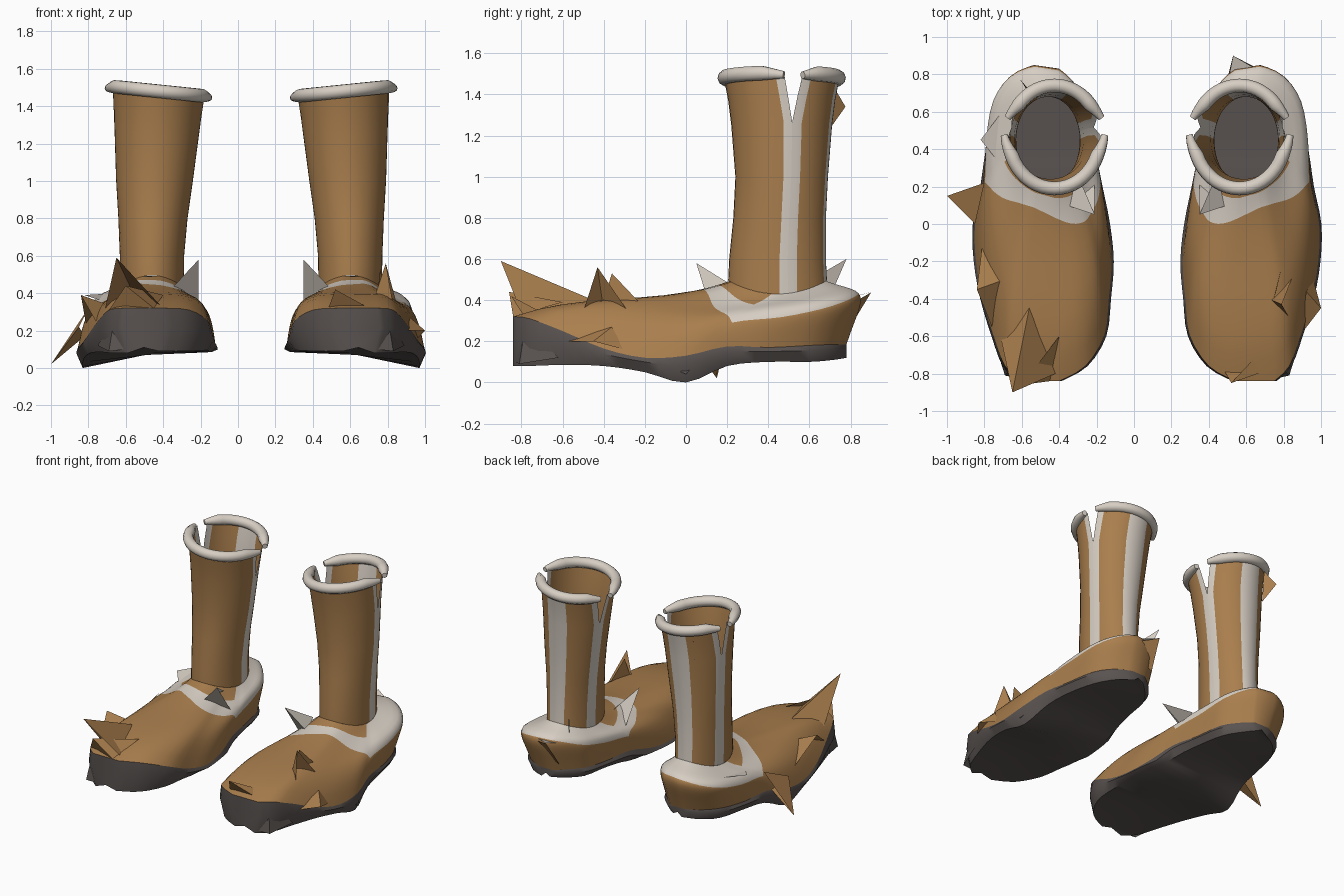
import bpy, bmesh, math
from math import sin, cos, pi

cube = bpy.data.objects.get("Cube")
if cube:
    bpy.data.objects.remove(cube)


def material(name, rgb):
    m = bpy.data.materials.new(name)
    m.use_nodes = True
    m.diffuse_color = (*rgb, 1)
    bsdf = m.node_tree.nodes["Principled BSDF"]
    bsdf.inputs["Base Color"].default_value = (*rgb, 1)
    bsdf.inputs["Roughness"].default_value = 0.8
    return m


LEATHER = material("tan_leather", (0.40, 0.21, 0.075))
TRIM = material("cream_trim", (0.68, 0.62, 0.55))
RUBBER = material("dark_rubber", (0.10, 0.086, 0.081))
BROWN, CREAM, DARK = 0, 1, 2


def place(p, left):
    """Swap a right boot point over to the left boot."""
    return (0.14 - p[0], p[1], p[2]) if left else tuple(p)


def make(name, verts, faces, mats, left=False, smooth=True):
    me = bpy.data.meshes.new(name)
    me.from_pydata([place(v, left) for v in verts], [], faces)
    for m in (LEATHER, TRIM, RUBBER):
        me.materials.append(m)
    me.polygons.foreach_set("material_index", mats)
    bm = bmesh.new()
    bm.from_mesh(me)
    bmesh.ops.recalc_face_normals(bm, faces=bm.faces)
    bm.to_mesh(me)
    bm.free()
    ob = bpy.data.objects.new(name, me)
    bpy.context.collection.objects.link(ob)
    if smooth:
        bpy.ops.object.select_all(action='DESELECT')
        ob.select_set(True)
        bpy.context.view_layer.objects.active = ob
        bpy.ops.object.shade_smooth_by_angle(angle=math.radians(50))


def grid(rows, closed):
    """Quads between equal rows of points, with their row and column."""
    n = len(rows[0])
    verts = [p for r in rows for p in r]
    faces, cells = [], []
    for j in range(len(rows) - 1):
        for i in range(n if closed else n - 1):
            k = (i + 1) % n
            faces.append((j * n + i, j * n + k, (j + 1) * n + k, (j + 1) * n + i))
            cells.append((j, i))
    return verts, faces, cells


def catmull(rows, steps):
    out = []
    for i in range(len(rows) - 1):
        a, b = rows[max(i - 1, 0)], rows[i]
        c, d = rows[i + 1], rows[min(i + 2, len(rows) - 1)]
        for s in range(steps):
            t = s / steps
            out.append([0.5 * (2 * q + (r - p) * t + (2 * p - 5 * q + 4 * r - u) * t * t
                               + (3 * q - p - 3 * r + u) * t ** 3)
                        for p, q, r, u in zip(a, b, c, d)])
    return out + [rows[-1]]


# Sole sections: y, outer x, inner x, top z, bottom z
SOLE = catmull([
    (-0.84, -0.61, -0.40, 0.32, 0.11), (-0.76, -0.69, -0.26, 0.31, 0.11),
    (-0.60, -0.75, -0.16, 0.25, 0.115), (-0.40, -0.81, -0.135, 0.165, 0.11),
    (-0.20, -0.845, -0.12, 0.12, 0.08), (0.0, -0.85, -0.14, 0.13, 0.03),
    (0.20, -0.81, -0.18, 0.175, 0.11), (0.40, -0.78, -0.22, 0.17, 0.13),
    (0.60, -0.73, -0.26, 0.18, 0.13), (0.72, -0.64, -0.35, 0.185, 0.14),
    (0.78, -0.53, -0.42, 0.185, 0.15)], 3)

# Shaft rings: z, centre x, centre y, radius x, radius y
SHAFT = [(0.45, -0.46, 0.445, 0.17, 0.24), (0.60, -0.46, 0.445, 0.172, 0.235),
         (0.80, -0.455, 0.455, 0.185, 0.225), (1.0, -0.447, 0.465, 0.205, 0.225),
         (1.25, -0.435, 0.465, 0.225, 0.245), (1.37, -0.43, 0.465, 0.235, 0.26),
         (1.475, -0.425, 0.465, 0.245, 0.28)]
TOP = SHAFT[-1][0]
SLIT = 0.21


def ankle_z(th):
    return 0.43 + 0.065 * sin(th) ** 2


def sole(side, left):
    rows = []
    for y, xo, xi, zt, zb in SOLE:
        mid, zm = (xo + xi) / 2, (zt + zb) / 2
        rows.append([(xo, y, zt), (xo - 0.012, y, zm), (xo + 0.02, y, zb - 0.03),
                     (mid, y, max(zb, 0.07)), (xi - 0.02, y, max(zb - 0.02, 0.085)),
                     (xi + 0.012, y, max(zm, 0.1)), (xi, y, zt), (mid, y, zt)])
    v, f, _ = grid(rows, True)
    n = len(rows[0])
    f += [tuple(range(n)), tuple(range(len(v) - n, len(v)))]
    make(side + "_sole", v, f, [DARK] * len(f), left)


def foot(side, left):
    outline = [(r[1], r[0], r[3]) for r in SOLE]
    outline += [(r[2], r[0], r[3]) for r in reversed(SOLE)]
    _, cx, cy, rx, ry = SHAFT[0]
    columns, toes = [], []
    for x, y, z in outline:
        th = math.atan2((y - 0.1) / 0.9, (x + 0.48) / 0.36)
        sn = sin(th)
        toe, heel = max(0, -sn), max(0, sn)
        # Share of the way up where the trim collar starts
        start = 0.28 + 0.59 * math.sqrt(toe) + 0.27 * heel ** 2 - 0.1 * cos(th) * toe
        # Full and rounded low down, then a hollow sweep into the shaft
        full = 0.76 + 0.12 * heel - 0.26 * toe ** 2
        bulge = 0.03 + 0.08 * heel * (1 - 0.6 * cos(th))
        col = []
        for j in range(13):
            s = start * j / 7 if j <= 7 else start + (1 - start) * (j - 7) / 5
            out = bulge * sin(pi * s)
            rise = full * (1 - (1 - s) ** (3 + toe ** 2)) + (1 - full) * s ** 5
            col.append((x + (cx + rx * cos(th) - x) * s + out * cos(th),
                        y + (cy + ry * sn - y) * s + out * sn,
                        z + (ankle_z(th) - z) * rise))
        columns.append(col)
        toes.append(toe)
    v, f, cells = grid(list(zip(*columns)), True)
    # Trim collar, with the leather of the shaft running down into it at the front
    make(side + "_foot", v, f, [CREAM if 7 <= j < (10 if toes[i] > 0.12 else 12) else BROWN
                                for j, i in cells], left)


def panel(name, a, b, marks, left):
    """Shaft panel from angle a to b; marks pair a share of the span with a colour."""
    rows = []
    for k, (z, cx, cy, rx, ry) in enumerate(SHAFT):
        gap = max(0, (z - 1.25) / (TOP - 1.25) * 0.17)
        row = []
        for t, _ in marks:
            th = a + gap + (b - a - 2 * gap) * t
            h = ankle_z(th) if k == 0 else z - 0.03 * cos(th) * (z / TOP) ** 4
            row.append((cx + rx * cos(th), cy + ry * sin(th), h))
        rows.append(row)
    v, f, cells = grid(rows, False)
    make(name, v, f, [marks[i][1] for j, i in cells], left)


def stripes(span, width, back):
    """Column marks: trim at both edges, and a middle stripe on the back."""
    w = width / span
    marks = [(0, CREAM), (w / 2, CREAM)]
    n = 20
    stops = [w + (1 - 2 * w) * i / n for i in range(n)]
    marks += [(t, CREAM if back and 7 <= i < 13 else BROWN) for i, t in enumerate(stops)]
    return marks + [(1 - w, CREAM), (1 - w / 2, CREAM), (1, CREAM)]


def rim(name, a, b, left):
    """Rolled cuff along the top edge, pinched and turned out at its ends."""
    cu = bpy.data.curves.new(name, 'CURVE')
    cu.dimensions = '3D'
    cu.bevel_depth = 0.037
    cu.bevel_resolution = 3
    cu.use_fill_caps = True
    sp = cu.splines.new('POLY')
    n = 24
    sp.points.add(n)
    for i in range(n + 1):
        th = a + (b - a) * i / n
        end = max(0, 1 - min(i, n - i) / 3)
        p = (-0.425 + (0.245 + 0.025 * end) * cos(th), 0.465 + 0.275 * sin(th),
             1.48 - 0.025 * cos(th) - 0.01 * end)
        sp.points[i].co = (*place(p, left), 1)
        sp.points[i].radius = 1 - 0.5 * end
    sp.use_smooth = True
    cu.materials.append(TRIM)
    bpy.context.collection.objects.link(bpy.data.objects.new(name, cu))


def spike(name, colour, tip, *base):
    """Jagged flap: a fan of triangles from the tip to the base points."""
    f = [(0, i, i + 1) for i in range(1, len(base))]
    make(name, [tip, *base], f, [colour] * len(f), smooth=False)


for side, left in (("right", False), ("left", True)):
    sole(side, left)
    foot(side, left)
    panel(side + "_shaft_front", pi - SLIT, 2 * pi + SLIT,
          stripes(pi + 2 * SLIT, 0.17, False), left)
    panel(side + "_shaft_back", SLIT, pi - SLIT, stripes(pi - 2 * SLIT, 0.2, True), left)
    rim(side + "_rim_front", pi - SLIT + 0.17, 2 * pi + SLIT - 0.17, left)
    rim(side + "_rim_back", SLIT + 0.17, pi - SLIT - 0.17, left)
    # Matching flap on the inner side of each collar
    spike(side + "_collar_flap", CREAM, place((-0.21, 0.05, 0.58), left),
          place((-0.21, 0.22, 0.34), left), place((-0.36, 0.10, 0.42), left),
          place((-0.30, 0.26, 0.45), left))
    # Ragged sole corner at the toe
    spike(side + "_toe_corner", DARK, place((-0.69, -0.81, 0.09), left),
          place((-0.60, -0.83, 0.10), left), place((-0.66, -0.78, 0.28), left),
          place((-0.75, -0.62, 0.12), left))

# Torn flaps of the right boot
spike("right_side_flap", BROWN, (-1.0, 0.15, 0.02), (-0.80, 0.22, 0.32),
      (-0.85, 0.0, 0.22), (-0.82, 0.16, 0.17))
spike("right_toe_flap", BROWN, (-0.65, -0.90, 0.59), (-0.71, -0.62, 0.32),
      (-0.56, -0.45, 0.40), (-0.42, -0.80, 0.34))
spike("right_toe_lip", BROWN, (-0.60, -0.86, 0.44), (-0.69, -0.76, 0.31),
      (-0.45, -0.84, 0.32), (-0.40, -0.60, 0.39))
spike("right_outer_flap", BROWN, (-0.84, -0.35, 0.39), (-0.76, -0.55, 0.25),
      (-0.70, -0.30, 0.34), (-0.81, -0.10, 0.22))
spike("right_shaft_flap", BROWN, (-0.61, 0.775, 1.34), (-0.555, 0.71, 1.45),
      (-0.555, 0.69, 1.22))
spike("right_heel_flap", CREAM, (-0.82, 0.45, 0.39), (-0.70, 0.30, 0.35),
      (-0.66, 0.66, 0.40))

# Torn flaps of the left boot
spike("left_top_flap", BROWN, (0.79, -0.43, 0.56), (0.84, -0.52, 0.28),
      (0.72, -0.40, 0.35), (0.86, -0.25, 0.30))
spike("left_second_flap", BROWN, (0.76, -0.36, 0.53), (0.74, -0.42, 0.34),
      (0.80, -0.18, 0.34))
spike("left_outer_flap", BROWN, (1.0, -0.45, 0.20), (0.90, -0.58, 0.20),
      (0.92, -0.36, 0.27), (0.96, -0.30, 0.16))
spike("left_sole_flap", DARK, (1.0, 0.0, 0.04), (0.97, -0.14, 0.10), (0.94, 0.10, 0.16))
spike("left_heel_flap", CREAM, (0.53, 0.90, 0.44), (0.51, 0.80, 0.41),
      (0.72, 0.79, 0.41))
spike("left_heel_lower_flap", BROWN, (0.53, 0.90, 0.438), (0.50, 0.78, 0.24),
      (0.72, 0.80, 0.38))
spike("left_collar_back_flap", CREAM, (0.43, 0.78, 0.60), (0.50, 0.66, 0.53),
      (0.47, 0.71, 0.44))
spike("left_toe_flap", BROWN, (0.52, -0.85, 0.42), (0.48, -0.78, 0.31),
      (0.72, -0.78, 0.31), (0.66, -0.70, 0.34))
